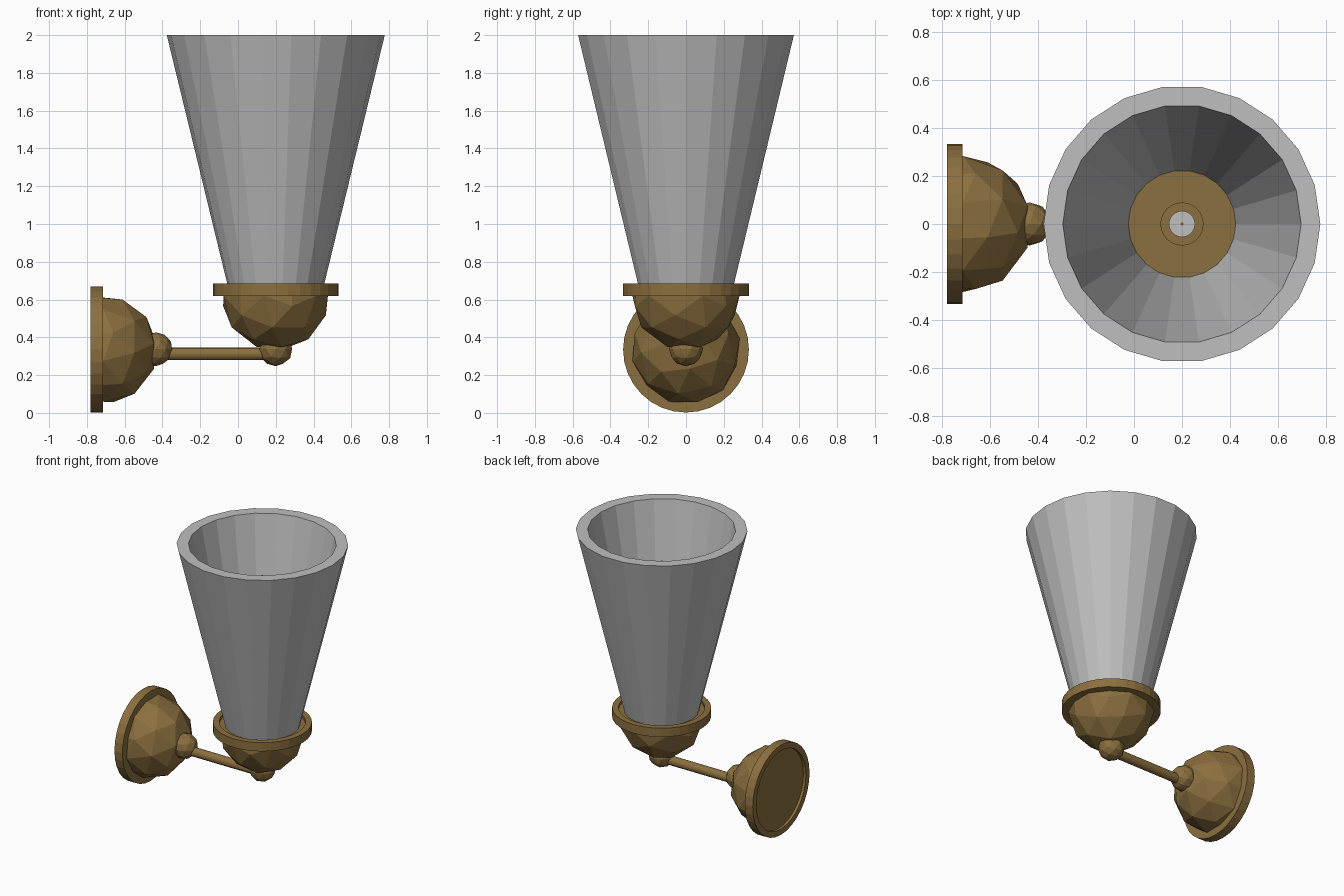
import bpy, bmesh, math
from mathutils import Matrix, Vector

if "Cube" in bpy.data.objects:
    bpy.data.objects.remove(bpy.data.objects["Cube"])


def material(name, rgb):
    m = bpy.data.materials.new(name)
    m.diffuse_color = (*rgb, 1)
    m.use_nodes = True
    m.node_tree.nodes["Principled BSDF"].inputs["Base Color"].default_value = m.diffuse_color
    return m


BRASS = material("aged brass", (0.26, 0.16, 0.05))
GREY = material("frosted grey", (0.52, 0.52, 0.52))
UP = Matrix.Identity(4)
TO_WALL = Matrix.Rotation(-math.pi / 2, 4, 'Y')   # local z -> -x


def finish(name, bm, mat, loc, rot=UP):
    bmesh.ops.recalc_face_normals(bm, faces=bm.faces)
    me = bpy.data.meshes.new(name)
    bm.to_mesh(me)
    bm.free()
    me.transform(rot)
    me.materials.append(mat)
    ob = bpy.data.objects.new(name, me)
    ob.location = loc
    bpy.context.collection.objects.link(ob)
    return ob


def lathe(name, profile, sides, mat, loc, rot=UP, closed=False):
    """Revolve (radius, height) points about local z."""
    bm = bmesh.new()
    rings = []
    for r, z in profile:
        rings.append([bm.verts.new((r * math.cos(a), r * math.sin(a), z))
                      for a in (2 * math.pi * i / sides for i in range(sides))])
    pairs = list(zip(rings, rings[1:]))
    if closed:
        pairs.append((rings[-1], rings[0]))
    else:
        bm.faces.new(rings[0])
        bm.faces.new(rings[-1])
    for a, b in pairs:
        for i in range(sides):
            j = (i + 1) % sides
            bm.faces.new((a[i], a[j], b[j], b[i]))
    return finish(name, bm, mat, loc, rot)


def ball(name, radius, loc):
    bm = bmesh.new()
    bmesh.ops.create_icosphere(bm, subdivisions=2, radius=radius)
    return finish(name, bm, BRASS, loc)


def faceted_dome(name, radius, loc, rot):
    """Lower half of an icosphere resting on a flat facet."""
    bm = bmesh.new()
    bmesh.ops.create_icosphere(bm, subdivisions=1, radius=radius)
    bm.faces.ensure_lookup_table()
    n = bm.faces[0].calc_center_median().normalized()
    bm.free()
    bm = bmesh.new()
    bmesh.ops.create_icosphere(bm, subdivisions=2, radius=radius)
    turn = n.rotation_difference(Vector((0, 0, -1))).to_matrix()
    bmesh.ops.rotate(bm, verts=bm.verts, matrix=turn)
    geom = bm.verts[:] + bm.edges[:] + bm.faces[:]
    bmesh.ops.bisect_plane(bm, geom=geom, plane_co=(0, 0, 0),
                           plane_no=(0, 0, 1), clear_outer=True)
    return finish(name, bm, BRASS, loc, rot)


# Wall mount and shade cup: the same rimmed dome, turned two ways
rim = [(0.28, 0), (0.333, 0), (0.333, 0.065), (0.29, 0.065), (0.29, 0.045)]
for part, loc, rot in (("wall_mount", (-0.715, 0, 0.335), TO_WALL),
                       ("shade_cup", (0.2, 0, 0.62), UP)):
    lathe(part + "_rim", rim, 32, BRASS, loc, rot)
    faceted_dome(part + "_dome", 0.29, loc, rot)

# Arm with a ball joint at each end
ball("wall_joint", 0.09, (-0.435, 0, 0.337))
ball("cup_joint", 0.09, (0.2, 0, 0.337))
lathe("arm", [(0.033, 0), (0.033, 0.635)], 16, BRASS, (0.2, 0, 0.312), TO_WALL)

# Thick-walled tapered shade
lathe("shade", [(0.25, 0.655), (0.577, 2.0), (0.497, 2.0), (0.222, 0.655)],
      22, GREY, (0.2, 0, 0), closed=True)

# Candle standing inside the shade
lathe("candle_holder", [(0.09, 0.65), (0.09, 0.75)], 24, BRASS, (0.2, 0, 0))
lathe("candle", [(0.055, 0.74), (0.055, 1.67)], 20, GREY, (0.2, 0, 0))
lathe("wick", [(0.006, 1.66), (0.006, 1.77)], 8, BRASS, (0.2, 0, 0))
